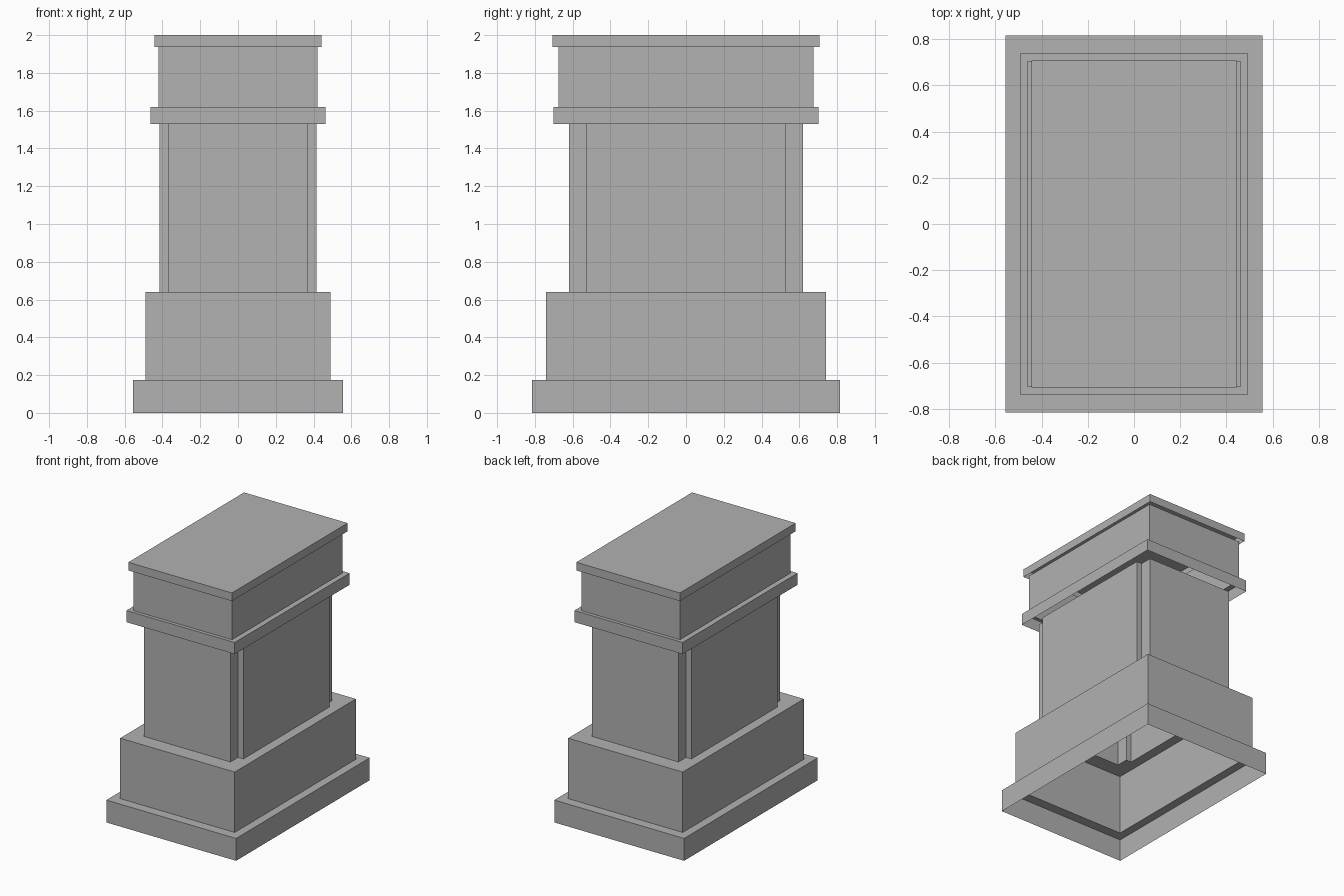
import bpy
import bmesh

cube = bpy.data.objects.get("Cube")
if cube:
    bpy.data.objects.remove(cube, do_unlink=True)

# One plain grey for the whole pedestal
STONE = (0.445, 0.445, 0.445, 1.0)
stone = bpy.data.materials.new("grey stone")
stone.use_nodes = True
stone.diffuse_color = STONE
stone.node_tree.nodes["Principled BSDF"].inputs["Base Color"].default_value = STONE


def rect(hx, hy):
    """Counter-clockwise rectangle outline from half sizes."""
    return [(-hx, -hy), (hx, -hy), (hx, hy), (-hx, hy)]


def cornered(hx, hy, ix, iy, corner):
    """Twelve-point outline: a rectangle whose corners sit at the given point."""
    cx, cy = corner
    arm = [(hx, iy), (cx, cy), (ix, hy)]
    pts = []
    for sx, sy in ((1, 1), (-1, 1), (-1, -1), (1, -1)):
        quarter = [(sx * x, sy * y) for x, y in arm]
        pts += quarter if sx * sy > 0 else quarter[::-1]
    return pts


def shell(name, rings, capped=False):
    """Open-bottomed surface through outlines stacked from bottom to top."""
    bm = bmesh.new()
    loops = [[bm.verts.new((x, y, z)) for x, y in pts] for pts, z in rings]
    for low, high in zip(loops, loops[1:]):
        n = len(low)
        for i in range(n):
            j = (i + 1) % n
            bm.faces.new((low[i], low[j], high[j], high[i]))
    if capped:
        bm.faces.new(loops[-1])
    mesh = bpy.data.meshes.new(name)
    bm.to_mesh(mesh)
    bm.free()
    mesh.materials.append(stone)
    obj = bpy.data.objects.new(name, mesh)
    bpy.context.collection.objects.link(obj)
    return obj


# Stepped footing, hollow from below
foot, plinth = rect(0.555, 0.816), rect(0.49, 0.74)
shell("footing", [(foot, 0), (foot, 0.173), (plinth, 0.173)])
shell("plinth", [(plinth, 0.173), (plinth, 0.64)])

# Shaft with notched corners, rising from the ledge on the plinth
NX, NY = 0.37, 0.527
ledge = cornered(0.49, 0.74, NX, NY, (0.49, 0.74))
notched = cornered(0.415, 0.62, NX, NY, (NX, NY))
shell("shaft", [(ledge, 0.64), (notched, 0.64), (notched, 1.53)])

# Cornice band and upper block, open underneath
band, block = rect(0.463, 0.702), rect(0.421, 0.675)
shell("cornice", [(band, 1.53), (band, 1.62), (block, 1.62)])
shell("upper_block", [(block, 1.62), (block, 1.937)])

# Overhanging lid
lid = rect(0.443, 0.707)
shell("lid", [(lid, 1.937), (lid, 2.0)], capped=True)
